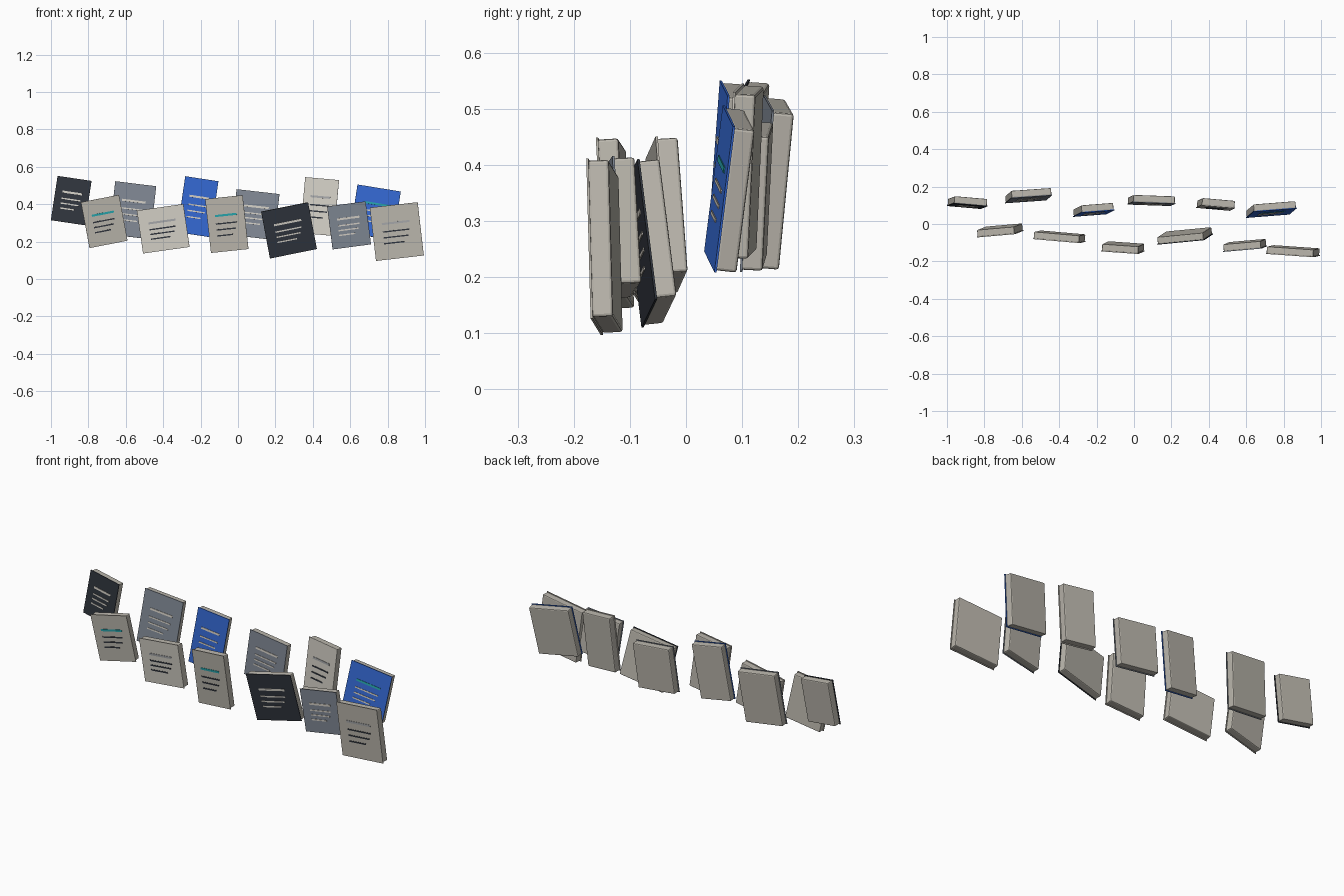
import bpy, bmesh
from math import radians
from mathutils import Matrix, Vector, Euler

if "Cube" in bpy.data.objects:
    bpy.data.objects.remove(bpy.data.objects["Cube"])


def make_mat(name, rgb):
    m = bpy.data.materials.new(name)
    m.diffuse_color = (*rgb, 1)
    m.use_nodes = True
    m.node_tree.nodes["Principled BSDF"].inputs["Base Color"].default_value = m.diffuse_color
    return m


MATS = {n: make_mat(n, c) for n, c in {
    "dark": (0.03, 0.036, 0.048),
    "slate": (0.22, 0.25, 0.30),
    "blue": (0.035, 0.14, 0.65),
    "stone": (0.50, 0.475, 0.42),
    "light": (0.66, 0.63, 0.57),
    "grey": (0.38, 0.39, 0.40),
    "teal": (0.02, 0.38, 0.42),
}.items()}


def box(name, lo, hi, pose, mat, bevel=0.0):
    """Box from corner to corner in the book's own frame, then posed."""
    lo, hi = Vector(lo), Vector(hi)
    bm = bmesh.new()
    bmesh.ops.create_cube(bm, size=1)
    bmesh.ops.transform(bm, verts=bm.verts, matrix=Matrix.Translation((lo + hi) / 2)
                        @ Matrix.Diagonal((*(hi - lo), 1)))
    if bevel:
        bmesh.ops.bevel(bm, geom=bm.edges[:], offset=bevel, segments=2,
                        profile=0.5, affect='EDGES')
    me = bpy.data.meshes.new(name)
    bm.to_mesh(me)
    bm.free()
    me.materials.append(MATS[mat])
    ob = bpy.data.objects.new(name, me)
    ob.matrix_world = pose
    bpy.context.collection.objects.link(ob)
    return ob


THICK = 0.040     # cover plus page block


def book(tag, centre, w, h, pitch, roll, yaw, cover, title, ink):
    pose = Matrix.Translation(centre) @ Euler(
        (radians(pitch), radians(roll), radians(yaw))).to_matrix().to_4x4()
    # page block with softened edges
    box(tag + "_page_block", (-w / 2 + .003, .002, -h / 2 + .003),
        (w / 2 - .003, THICK, h / 2 - .003), pose, "stone", 0.005)
    # thin coloured cover sheet, slightly oversize
    box(tag + "_cover", (-w / 2, 0, -h / 2), (w / 2, .004, h / 2), pose, cover)
    # raised title bar and three rules
    x0 = -0.29 * w
    rows = [("title_bar", .17, .58, .011, title), ("rule_1", .02, .56, .007, ink),
            ("rule_2", -.09, .52, .007, ink), ("rule_3", -.20, .42, .007, ink)]
    for n, z, length, t, mat in rows:
        box(f"{tag}_{n}", (x0, -.002, z * h - t / 2),
            (x0 + length * w, .001, z * h + t / 2), pose, mat)


# cover centre, width, height, pitch, roll, yaw, cover / title / rule colours
FRONT = [
    ((-.715, -.054, .308), .208, .25, 3.3, -11, 5, "stone", "teal", "dark"),
    ((-.400, -.088, .269), .252, .232, 2.5, -8, -5, "light", "grey", "dark"),
    ((-.060, -.146, .294), .202, .29, 3.5, -6, -4, "stone", "teal", "dark"),
    ((.273, -.083, .260), .257, .256, 6, -11.3, 5.5, "dark", "light", "light"),
    ((.594, -.134, .287), .208, .232, 2.5, -7.5, 5, "slate", "light", "light"),
    ((.849, -.165, .254), .258, .287, 2, -6.5, -4, "stone", "grey", "dark"),
]
REAR = [
    ((-.892, .095, .420), .184, .24, -4, 8.4, -5, "dark", "light", "light"),
    ((-.563, .132, .368), .221, .287, -5, 7, 4, "slate", "light", "light"),
    ((-.215, .056, .387), .180, .303, -3.5, 8.6, 4.5, "blue", "light", "light"),
    ((.093, .106, .345), .231, .247, -3, 6.5, -2, "slate", "light", "light"),
    ((.436, .085, .388), .182, .30, -3, 5, -5, "light", "grey", "dark"),
    ((.735, .058, .357), .235, .265, -6.5, 9.2, 4.5, "blue", "teal", "light"),
]
for row, books in (("front_book", FRONT), ("rear_book", REAR)):
    for i, spec in enumerate(books, 1):
        book(f"{row}_{i}", *spec)
